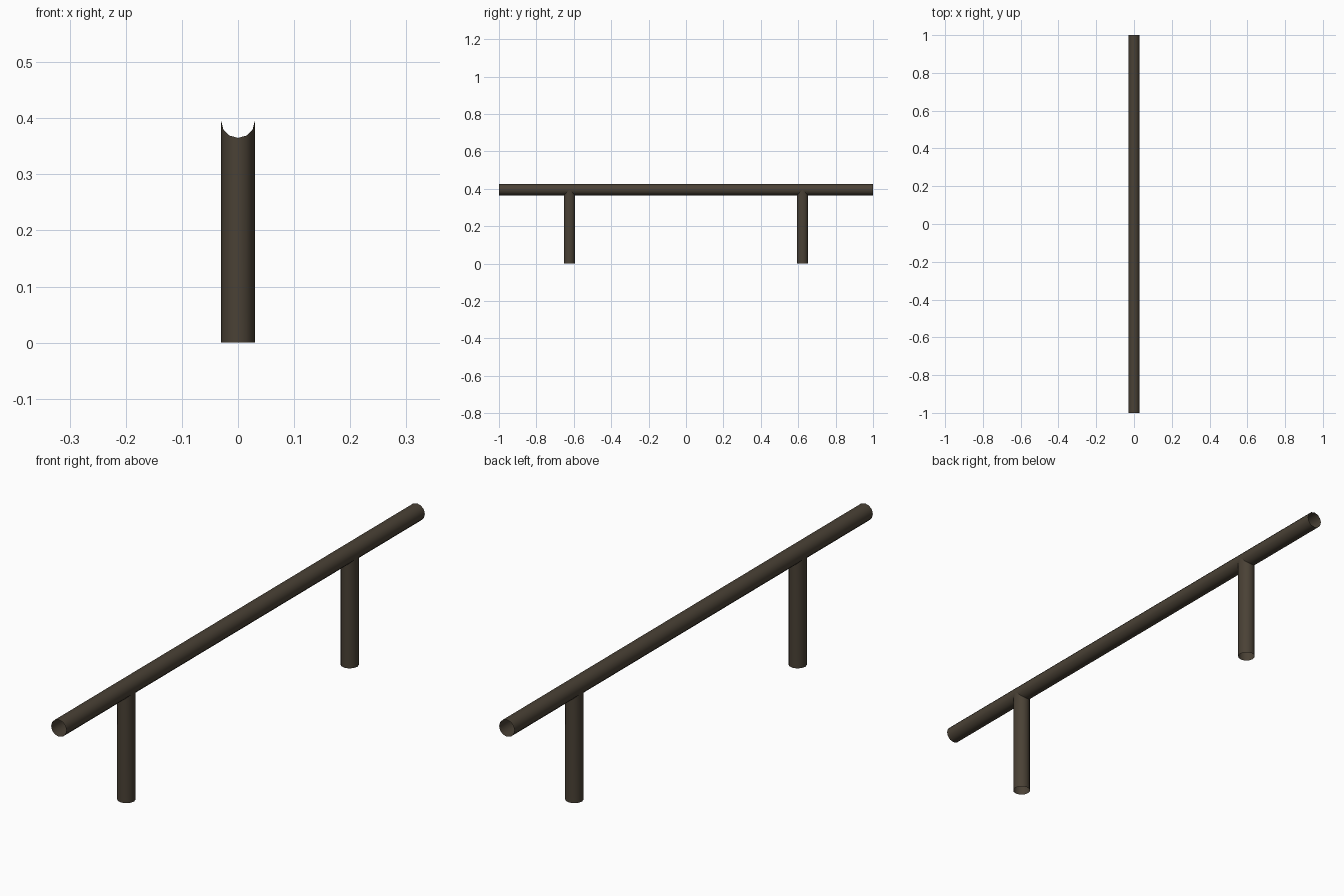
import bpy, bmesh, math

if "Cube" in bpy.data.objects:
    bpy.data.objects.remove(bpy.data.objects["Cube"])

R, SIDES = 0.03, 12        # pipe radius and sides
RAIL_Z, LEG_Y = 0.395, 0.623

mat = bpy.data.materials.new("dark bronze metal")
mat.diffuse_color = (0.068, 0.053, 0.036, 1)
mat.use_nodes = True
mat.node_tree.nodes["Principled BSDF"].inputs["Base Color"].default_value = mat.diffuse_color


def open_tube(name, start, end):
    """Open, uncapped tube between two rings; start/end map (u, v) to a point."""
    bm = bmesh.new()
    angles = [2 * math.pi * i / SIDES for i in range(SIDES)]
    rings = [[bm.verts.new(f(R * math.cos(a), R * math.sin(a))) for a in angles]
             for f in (start, end)]
    for i in range(SIDES):
        j = (i + 1) % SIDES
        face = bm.faces.new((rings[0][i], rings[0][j], rings[1][j], rings[1][i]))
        face.smooth = True
    mesh = bpy.data.meshes.new(name)
    bm.to_mesh(mesh)
    bm.free()
    mesh.materials.append(mat)
    obj = bpy.data.objects.new(name, mesh)
    bpy.context.collection.objects.link(obj)
    return obj


# Horizontal rail, open at both ends
open_tube("rail", lambda u, v: (u, 1, RAIL_Z + v), lambda u, v: (u, -1, RAIL_Z + v))

# Legs, with tops saddle-cut to fit the underside of the rail
for name, y in (("front_leg", -LEG_Y), ("back_leg", LEG_Y)):
    open_tube(name,
              lambda u, v: (u, y + v, 0),
              lambda u, v: (u, y + v, RAIL_Z - math.sqrt(max(R * R - u * u, 0))))
